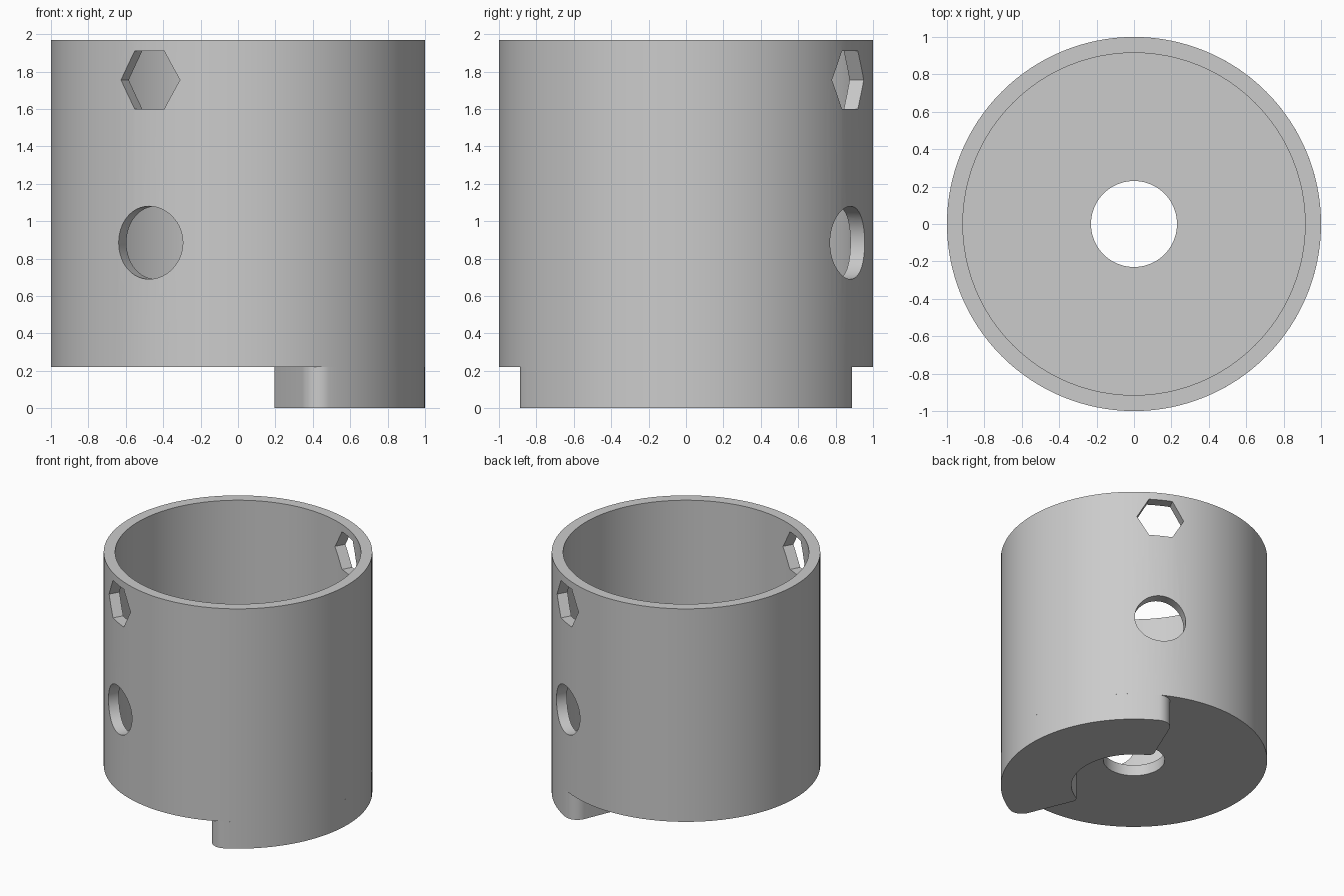
import bpy, bmesh, math
from math import sin, cos, radians
from mathutils import Matrix, Vector

cube = bpy.data.objects.get("Cube")
if cube:
    bpy.data.objects.remove(cube, do_unlink=True)

grey = bpy.data.materials.new("plain grey")
grey.use_nodes = True
colour = (0.6, 0.6, 0.6, 1)
grey.diffuse_color = colour
grey.node_tree.nodes["Principled BSDF"].inputs["Base Color"].default_value = colour

HOLE_ANGLE = radians(61.6)
FLOOR, TOP = 0.22, 1.97


def finish(name, bm):
    bmesh.ops.recalc_face_normals(bm, faces=bm.faces)
    mesh = bpy.data.meshes.new(name)
    bm.to_mesh(mesh)
    bm.free()
    mesh.materials.append(grey)
    obj = bpy.data.objects.new(name, mesh)
    bpy.context.collection.objects.link(obj)
    return obj


def activate(obj):
    bpy.ops.object.select_all(action='DESELECT')
    obj.select_set(True)
    bpy.context.view_layer.objects.active = obj


def lathe(name, profile, steps):
    """Spin a closed (radius, height) loop around z."""
    bm = bmesh.new()
    rings = [[bm.verts.new((r * cos(math.tau * i / steps), r * sin(math.tau * i / steps), z))
              for r, z in profile] for i in range(steps)]
    n = len(profile)
    for i in range(steps):
        a, b = rings[i], rings[(i + 1) % steps]
        for j in range(n):
            k = (j + 1) % n
            bm.faces.new((a[j], b[j], b[k], a[k]))
    return finish(name, bm)


def cross_cutter(name, sides, radius, z):
    """Prism lying along the hole direction, through both walls."""
    bm = bmesh.new()
    bmesh.ops.create_cone(bm, cap_ends=True, segments=sides, radius1=radius,
                          radius2=radius, depth=3)
    points = {round(math.atan2(v.co.y, v.co.x), 3) for v in bm.verts}
    if 0.0 not in points:      # put a corner on the sideways axis
        bmesh.ops.rotate(bm, verts=bm.verts, matrix=Matrix.Rotation(math.pi / sides, 3, 'Z'))
    turn = (Matrix.Translation((0, 0, z)) @ Matrix.Rotation(HOLE_ANGLE - math.pi / 2, 4, 'Z')
            @ Matrix.Rotation(math.pi / 2, 4, 'X'))
    bm.transform(turn)
    obj = finish(name, bm)
    obj.hide_render = True
    return obj


# Cup: wall, floor and central bore in one profile
cup = lathe("cup_body", [(0.23, FLOOR), (1, FLOOR), (1, TOP), (0.915, TOP),
                         (0.915, FLOOR + 0.09), (0.23, FLOOR + 0.09)], 128)

# Round and hexagonal cross holes
for cutter in (cross_cutter("round_cutter", 64, 0.195, 0.885),
               cross_cutter("hex_cutter", 6, 0.179, 1.755)):
    mod = cup.modifiers.new("hole", 'BOOLEAN')
    mod.operation = 'DIFFERENCE'
    mod.solver = 'EXACT'
    mod.object = cutter
    activate(cup)
    bpy.ops.object.modifier_apply(modifier=mod.name)
    bpy.data.objects.remove(cutter, do_unlink=True)


# Drive tab: ring sector with rounded corners under the floor
def arc(cx, cy, r, start, end, steps):
    return [Vector((cx + r * cos(start + (end - start) * i / steps),
                    cy + r * sin(start + (end - start) * i / steps), 0))
            for i in range(steps + 1)]


half = radians(67.3)
inner, f_in, f_out = 0.47, 0.05, 0.1
turn_out = half - math.asin(f_out / (1 - f_out))
turn_in = half - math.asin(f_in / (inner + f_in))
side = half + math.pi / 2
outline = arc(0, 0, 1, 0, turn_out, 24)
outline += arc((1 - f_out) * cos(turn_out), (1 - f_out) * sin(turn_out), f_out,
               turn_out, side, 12)[1:]
outline += arc((inner + f_in) * cos(turn_in), (inner + f_in) * sin(turn_in), f_in,
               side, turn_in + math.pi, 8)
outline += arc(0, 0, inner, turn_in, 0, 20)[1:]
mirrored = [Vector((p.x, -p.y, 0)) for p in reversed(outline[1:-1])]

bm = bmesh.new()
face = bm.faces.new([bm.verts.new(p) for p in outline + mirrored])
solid = bmesh.ops.extrude_face_region(bm, geom=[face])
bmesh.ops.translate(bm, vec=(0, 0, FLOOR),
                    verts=[v for v in solid["geom"] if isinstance(v, bmesh.types.BMVert)])
tab = finish("drive_tab", bm)

for obj in (cup, tab):
    activate(obj)
    bpy.ops.object.shade_smooth_by_angle(angle=radians(30))
